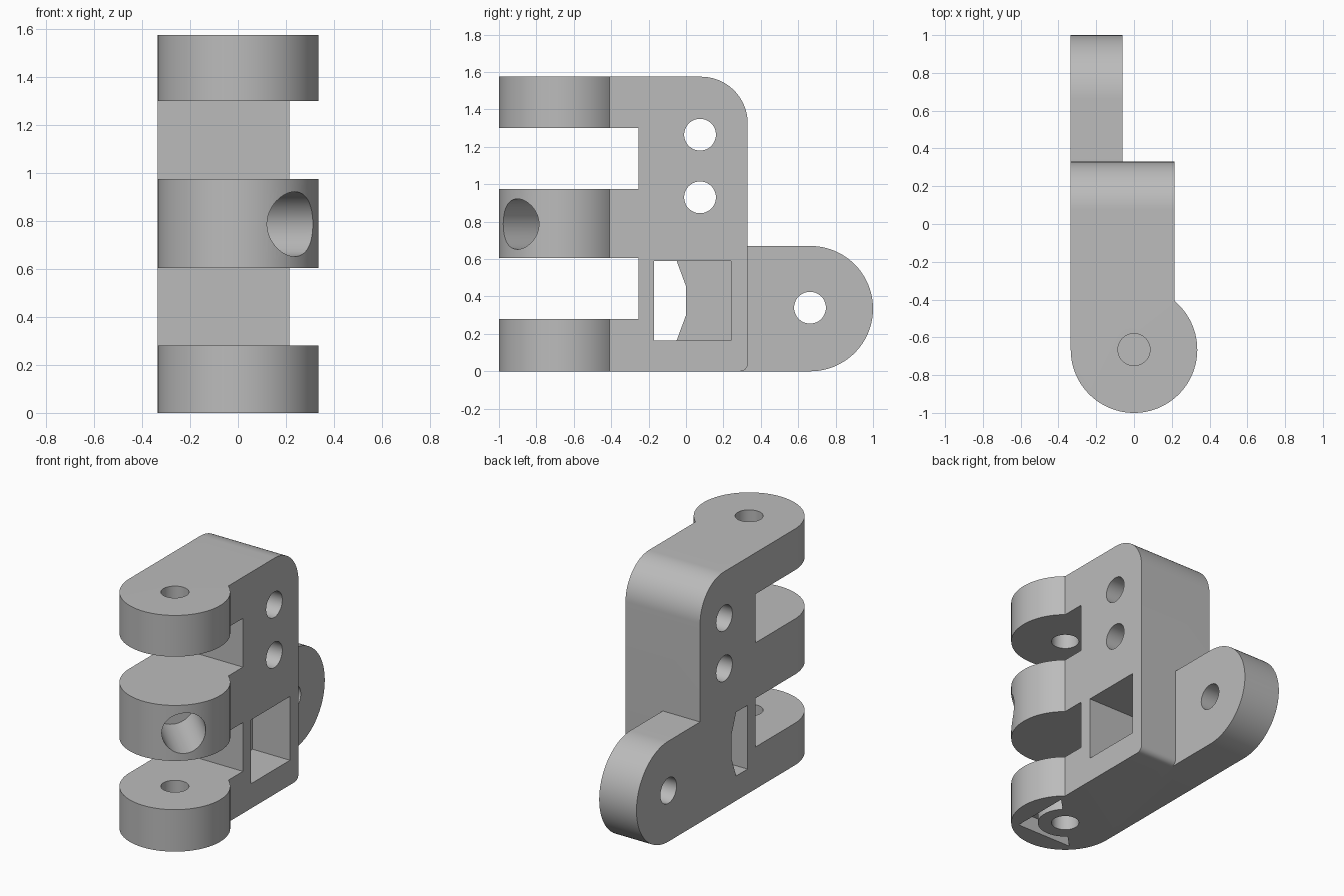
import bpy, bmesh
from math import sin, cos, radians, pi, sqrt
from mathutils import Matrix, Vector

cube = bpy.data.objects.get("Cube")
if cube:
    bpy.data.objects.remove(cube, do_unlink=True)

R = 0.335           # knuckle and tab radius
HEIGHT = 1.575
LEFT, RIGHT, TAB_IN = -R, 0.215, -0.06
BACK = 0.33
PIN_Y = R - 1
PIN_R = 0.085


def arc(cx, cy, r, start, end, steps=40):
    return [(cx + r * cos(radians(start + (end - start) * i / steps)),
             cy + r * sin(radians(start + (end - start) * i / steps)))
            for i in range(steps + 1)]


def prism(name, outline, lo, hi, axis="z"):
    """Extrude an outline along z (outline is x, y) or along x (outline is y, z)."""
    place = (lambda a, b, c: (a, b, c)) if axis == "z" else (lambda a, b, c: (c, a, b))
    bm = bmesh.new()
    face = bm.faces.new([bm.verts.new(place(a, b, lo)) for a, b in outline])
    ext = bmesh.ops.extrude_face_region(bm, geom=[face])
    moved = [v for v in ext["geom"] if isinstance(v, bmesh.types.BMVert)]
    bmesh.ops.translate(bm, verts=moved, vec=place(0, 0, hi - lo))
    bmesh.ops.recalc_face_normals(bm, faces=bm.faces)
    mesh = bpy.data.meshes.new(name)
    bm.to_mesh(mesh)
    bm.free()
    obj = bpy.data.objects.new(name, mesh)
    bpy.context.collection.objects.link(obj)
    return obj


def disc(cx, cy, r):
    return arc(cx, cy, r, 0, 360, 48)[:-1]


def rect(a0, b0, a1, b1):
    return [(a0, b0), (a1, b0), (a1, b1), (a0, b1)]


def combine(target, tool, operation="DIFFERENCE"):
    mod = target.modifiers.new(tool.name, "BOOLEAN")
    mod.operation = operation
    mod.solver = "EXACT"
    mod.object = tool
    bpy.ops.object.select_all(action="DESELECT")
    bpy.context.view_layer.objects.active = target
    target.select_set(True)
    bpy.ops.object.modifier_apply(modifier=mod.name)
    bpy.data.objects.remove(tool, do_unlink=True)


# Plan shape: round knuckle running into a straight block
end_angle = 360 + 49.9
plan = arc(0, PIN_Y, R, 180, end_angle, 72)
plan[-1] = (RIGHT, PIN_Y + sqrt(R * R - RIGHT * RIGHT))
plan += [(RIGHT, 1.3), (LEFT, 1.3)]
bracket = prism("hinge_bracket", plan, -0.2, HEIGHT + 0.2)

# Side shape: tall body with a rounded top corner and a round-ended tab
side = [(-1.2, 0)] + arc(1 - R, R, R, -90, 90, 48) + [(BACK, 2 * R)]
side += arc(BACK - 0.25, HEIGHT - 0.25, 0.25, 0, 90, 24) + [(-1.2, HEIGHT)]
combine(bracket, prism("side_shape", side, -1, 1, "x"), "INTERSECT")

# Thin the tab, leaving a small round on the body's lower back edge
fillet = arc(BACK - 0.04, 0.04, 0.04, -90, 0, 8)
tab_cut = [(BACK - 0.04, -0.2)] + fillet + [(BACK, 0.9), (1.3, 0.9), (1.3, -0.2)]
combine(bracket, prism("tab_cut", tab_cut, TAB_IN, 1, "x"))

# Slots between the three knuckles
for z0, z1 in ((0.28, 0.605), (0.975, 1.3)):
    combine(bracket, prism("slot", rect(-1.2, z0, -0.255, z1), -1, 1, "x"))

# Pin holes in the lower and upper knuckles
for z0, z1 in ((-0.1, 0.45), (1.1, 1.8)):
    combine(bracket, prism("pin_hole", disc(0, PIN_Y, PIN_R), z0, z1))

# Cross holes through the body and tab
for y, z in ((0.075, 0.93), (0.075, 1.265), (0.663, 0.34)):
    combine(bracket, prism("cross_hole", disc(y, z, PIN_R), -1, 1, "x"))

# Blind diagonal hole in the middle knuckle
bore = prism("bore", disc(0, 0, 0.135), -0.09, 0.6)
turn = Vector((1, -1, 0)).to_track_quat("Z", "Y").to_matrix().to_4x4()
bore.data.transform(Matrix.Translation((0, PIN_Y, 0.787)) @ turn)
combine(bracket, bore)

# Rectangular pocket with a smaller opening through its floor
combine(bracket, prism("pocket", rect(-0.17, 0.165, 0.24, 0.59), TAB_IN, 1, "x"))
opening = [(-0.17, 0.165), (-0.05, 0.165), (0, 0.3), (0, 0.455), (-0.05, 0.59), (-0.17, 0.59)]
combine(bracket, prism("opening", opening, -1, 0, "x"))

# Triangular recess under the lower knuckle, around a round boss
h = 0.205
triangle = [(-h, PIN_Y - h), (h, PIN_Y - h), (h, PIN_Y + h)]
recess = prism("recess", triangle, -0.1, 0.1)
combine(recess, prism("boss", disc(0, PIN_Y, 0.17), -0.3, 0.3))
combine(bracket, recess)

# Single grey material
grey = bpy.data.materials.new("plain_grey")
grey.use_nodes = True
colour = (0.5, 0.5, 0.5, 1)
grey.diffuse_color = colour
grey.node_tree.nodes["Principled BSDF"].inputs["Base Color"].default_value = colour
bracket.data.materials.clear()
bracket.data.materials.append(grey)

bpy.ops.object.select_all(action="DESELECT")
bpy.context.view_layer.objects.active = bracket
bracket.select_set(True)
bpy.ops.object.shade_smooth_by_angle(angle=radians(30))
